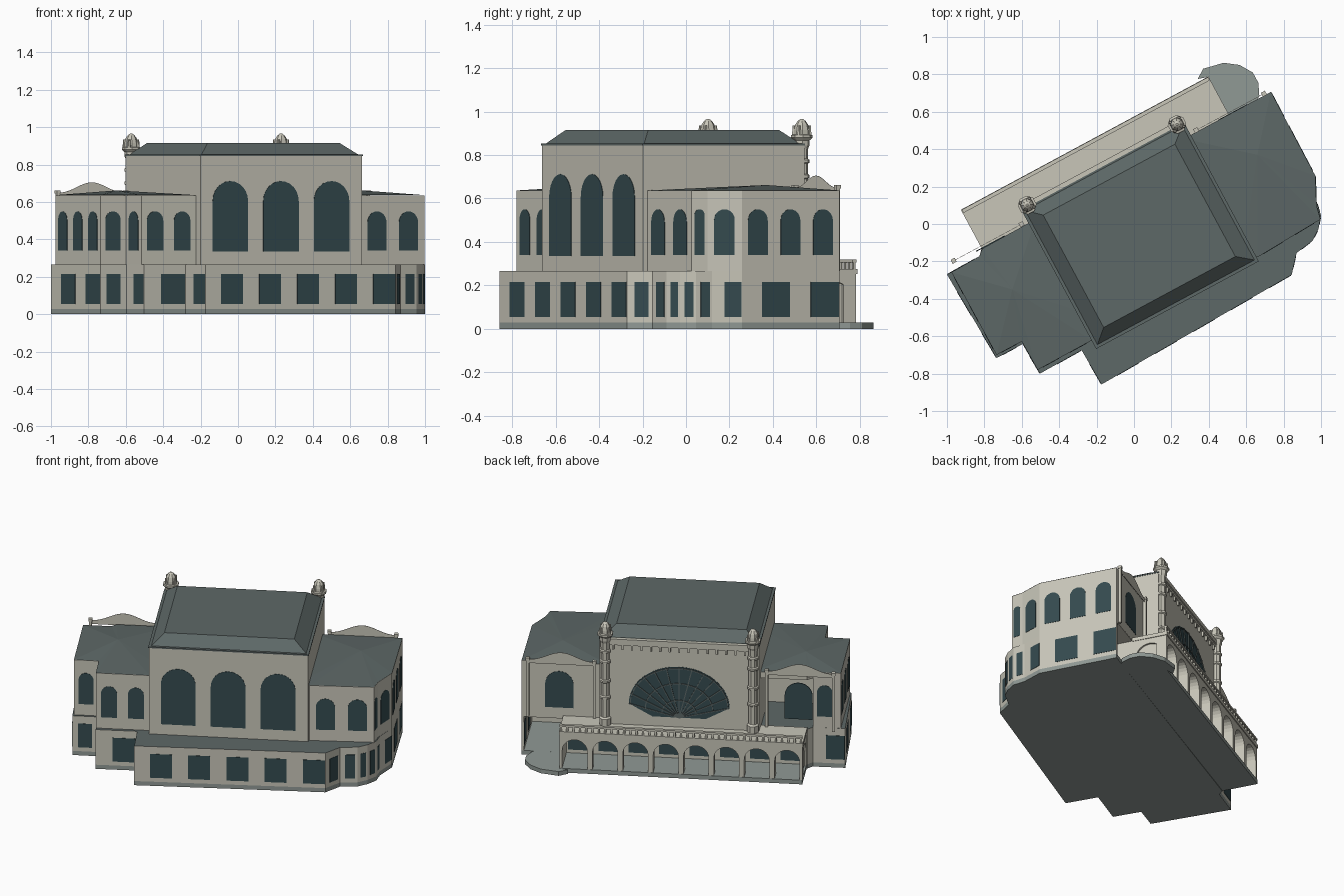
import bpy, bmesh, math
from mathutils import Vector

if "Cube" in bpy.data.objects:
    bpy.data.objects.remove(bpy.data.objects["Cube"])

def material(name, rgb):
    m = bpy.data.materials.new(name)
    m.use_nodes = True
    m.diffuse_color = (*rgb, 1)
    m.node_tree.nodes["Principled BSDF"].inputs["Base Color"].default_value = (*rgb, 1)
    return m

WALL = material("limestone", (.58, .565, .485))
ROOF = material("slate_roof", (.11, .138, .135))
GLASS = material("dark_glass", (.035, .07, .079))
STONE = material("grey_stone", (.28, .32, .3))

ANGLE = math.radians(28.3)
C, S = math.cos(ANGLE), math.sin(ANGLE)

def loc(u, v):
    """Building axes (u along the hall, v towards the arcade) to world."""
    return (C * u - S * v, S * u + C * v)

def make(name, solids, mat, top=None):
    """Join solids, each a pair of matching rings, into one object."""
    bm = bmesh.new()
    for low, high in solids:
        a = [bm.verts.new(p) for p in low]
        b = [bm.verts.new(p) for p in high]
        bm.faces.new(a)
        bm.faces.new(b)
        for i in range(len(a)):
            j = (i + 1) % len(a)
            bm.faces.new((a[i], a[j], b[j], b[i]))
    bmesh.ops.recalc_face_normals(bm, faces=bm.faces[:])
    for f in bm.faces:
        f.material_index = 1 if top and f.normal.z > .2 else 0
    me = bpy.data.meshes.new(name)
    bm.to_mesh(me)
    bm.free()
    me.materials.append(mat)
    if top:
        me.materials.append(top)
    bpy.context.collection.objects.link(bpy.data.objects.new(name, me))

def prism(pts, z0, z1):
    return [(x, y, z0) for x, y in pts], [(x, y, z1) for x, y in pts]

def rect(u0, u1, v0, v1):
    return [loc(u0, v0), loc(u1, v0), loc(u1, v1), loc(u0, v1)]

def block(u0, u1, v0, v1, z0, z1):
    return prism(rect(u0, u1, v0, v1), z0, z1)

def panel(p, q, profile, near=-.003, far=.002):
    """Upright plate on wall p-q from an (along, height) profile."""
    p, d = Vector(p), (Vector(q) - Vector(p)).normalized()
    n = Vector((d.y, -d.x))
    ring = lambda o: [(*(p + d * s + n * o), z) for s, z in profile]
    return ring(near), ring(far)

def arch(s0, s1, z0, z1, steps=12):
    r, c = (s1 - s0) / 2, (s0 + s1) / 2
    curve = [(c + r * math.cos(math.pi * i / steps), z1 - r + r * math.sin(math.pi * i / steps))
             for i in range(steps + 1)]
    return [(s0, z0), (s1, z0)] + curve

def windows(p, q, n, a, b, z0, z1, arched=True):
    """n evenly spaced windows, each filling part a-b of its bay."""
    w = (Vector(q) - Vector(p)).length / n
    out = []
    for i in range(n):
        s0, s1 = (i + a) * w, (i + b) * w
        shape = arch(s0, s1, z0, z1) if arched else [(s0, z0), (s1, z0), (s1, z1), (s0, z1)]
        out.append(panel(p, q, shape))
    return out

def hip(name, pts, z, apex):
    bm = bmesh.new()
    ring = [bm.verts.new((x, y, z)) for x, y in pts]
    tip = bm.verts.new(apex)
    bm.faces.new(ring[::-1])
    for i, v in enumerate(ring):
        bm.faces.new((v, ring[(i + 1) % len(ring)], tip))
    me = bpy.data.meshes.new(name)
    bm.to_mesh(me)
    bm.free()
    me.materials.append(ROOF)
    bpy.context.collection.objects.link(bpy.data.objects.new(name, me))

# Ground storey with the faceted corner bay and an open porch under the wing
front = [(-.174, -.858), (.843, -.272), (.869, -.155), (.955, -.09), (.986, -.027),
         (1, .045), (.976, .12), (.97, .257), loc(.98, .275)]
porch = [loc(.966, .275), loc(.966, -.15), loc(.72, -.15), loc(.72, .275)]
rear = [(-.815, -.13), (-.826, -.172), (-1, -.27), (-.735, -.717),
        (-.596, -.642), (-.503, -.8), (-.28, -.675)]
ground = front + rear
make("ground_storey", [prism(front + porch + rear, .028, .256)], WALL)
make("ground_roof", [prism(ground, .256, .265)], WALL, ROOF)
make("base_slab", [prism(ground, 0, .028), block(-.775, .72, .275, .505, 0, .028)], STONE)
terrace = [loc(.72, .275), loc(.9, .275), (.67, .685), (.665, .755), (.635, .81), (.565, .85),
           (.48, .862), (.37, .83), (.34, .775), loc(.72, .505)]
make("round_terrace", [prism(terrace, 0, .028)], STONE)

glass = windows(porch[0], porch[1], 2, .03, .58, .055, .215, False)
for i, n in enumerate([5, 1, 1, 1, 1, 1, 1, 2, 0, 0, 1, 2, 1, 1, 1, 1]):
    if n:
        a, b = (.23, .77) if i == 12 else (.3, .85) if 1 <= i <= 5 else (.41, .985)
        glass += windows(ground[i], ground[(i + 1) % len(ground)], n, a, b, .055, .215, False)
make("ground_windows", glass, GLASS)

# Upper storeys of the two wings, the left one with an open loggia at the rear
right = [(.66, -.178), (.997, .025), (.976, .1), (.97, .257), loc(.98, .275),
         loc(.45, .275), loc(.45, -.4)]
left = [(-.976, -.258), (-.735, -.7), (-.6, -.628), (-.515, -.78), (-.225, -.622),
        loc(-.45, -.3), loc(-.45, .272), (-.812, -.132), (-.826, -.172)]
recessed = left[:6] + [loc(-.45, -.1), loc(-.8, -.1)] + left[8:]
make("right_wing", [prism(right, .26, .636)], WALL)
make("left_wing", [prism(recessed, .26, .595), prism(left, .595, .636)], WALL)
for side, sign, pts, apex, bays in (("right", 1, right, (.66, .37, .662), [2, 1, 1, 3]),
                                    ("left", -1, left, (-.65, -.35, .662), [3, 1, 1, 2])):
    hip(side + "_wing_roof", pts, .637, apex)
    glass = []
    for i, n in enumerate(bays):
        glass += windows(pts[i], pts[i + 1], n, .19, .79, .34, .55)
    if sign > 0:
        glass += windows(loc(.835, .275), loc(.66, .275), 1, 0, 1, .33, .575)
    else:
        glass += windows(loc(-.64, .272), loc(-.812, .272), 1, 0, 1, .33, .575)
        glass += windows(left[8], left[0], 1, .15, .7, .34, .55)
    make(side + "_wing_windows", glass, GLASS)
    # Thin curved pediment carried by two slim pilasters
    p, q = loc(sign * .735 + .215, .284), loc(sign * .735 - .215, .284)
    curve = [(.43 * i / 24, .65 + .055 * (.5 - .5 * math.cos(2 * math.pi * i / 24)) ** 1.3)
             for i in range(25)]
    make(side + "_pediment", [panel(p, q, [(0, .625)] + curve + [(.43, .625)], -.001, .001)], WALL)
    posts = []
    for u in (sign * .53, sign * .942):
        posts.append(block(u - .009, u + .009, .275, .293, .265, .65))
        posts.append(block(u - .012, u + .012, .272, .296, .645, .662))
    make(side + "_pilasters", posts, WALL)

# Tall central hall, eave curb and hipped roof
make("hall", [block(-.492, .49, -.489, .356, .26, .845)], WALL)
low, high = rect(-.478, .476, -.475, .34), rect(-.405, .395, -.41, .272)
make("hall_roof", [block(-.495, .493, -.492, .358, .845, .853),
                   ([(x, y, .853) for x, y in low], [(x, y, .916) for x, y in high])], ROOF)
make("hall_windows", windows(loc(-.464, -.489), loc(.458, -.489), 3, .15, .85, .335, .712), GLASS)

# Cornice and dentils above the great window
cornice = [block(-.45, .45, .35, .374, .828, .856), block(-.45, .45, .35, .366, .812, .828)]
for i in range(15):
    u = -.406 + .058 * i
    cornice.append(block(u - .006, u + .006, .35, .366, .782, .812))
make("hall_cornice", cornice, WALL)

# Great fan window with radial and curved bars
wall_a, wall_b = loc(.49, .356), loc(-.49, .356)
mid, base = .49, .34
def fan(t, k=1):
    x, z = .31 * math.cos(t), .42 + .262 * math.sin(t)
    return mid + k * x, base + k * (z - base)
outline = [fan(math.pi * i / 32) for i in range(33)]
shape = [(mid - .165, base), (mid + .165, base)] + outline
make("fan_window", [panel(wall_a, wall_b, shape)], GLASS)
bars = []
for i in range(13):
    s, z = fan(math.pi * i / 12)
    d = Vector((s - mid, z - base)).normalized() * .003
    bars.append(panel(wall_a, wall_b, [(mid + d.y, base - d.x), (s + d.y, z - d.x),
                                       (s - d.y, z + d.x), (mid - d.y, base + d.x)], .001, .007))
for k in (.35, .68, .98):
    for i in range(24):
        t0, t1 = math.pi * i / 24, math.pi * (i + 1) / 24
        bars.append(panel(wall_a, wall_b, [fan(t0, k), fan(t1, k), fan(t1, k - .018),
                                           fan(t0, k - .018)], .001, .007))
make("fan_window_bars", bars, ROOF)

# Octagonal corner turrets with ringed shafts and domed caps
shaft = [(.038, .265), (.038, .32), (.028, .33)]
for z in (.45, .56, .69, .76):
    shaft += [(.028, z), (.036, z + .005), (.036, z + .018), (.028, z + .023)]
shaft += [(.03, .83), (.036, .845), (.037, .868), (.05, .88), (.05, .892), (.037, .895),
          (.036, .915), (.03, .94), (.018, .957), (.006, .966)]
for side, u in (("left", -.455), ("right", .455)):
    x, y = loc(u, .36)
    def ring(r, z, n=8):
        return [(x + r * math.cos(ANGLE + math.tau * (i + .5) / n),
                 y + r * math.sin(ANGLE + math.tau * (i + .5) / n), z) for i in range(n)]
    make(side + "_turret", [(ring(*a), ring(*b)) for a, b in zip(shaft, shaft[1:])], WALL)
    knobs = []
    for i in range(4):
        a = ANGLE + math.tau * (i + .5) / 4
        kx, ky = x + .038 * math.cos(a), y + .038 * math.sin(a)
        disc = lambda r: [(kx + r * math.cos(math.tau * j / 6), ky + r * math.sin(math.tau * j / 6))
                          for j in range(6)]
        knobs.append(([(*p, .89) for p in disc(.01)], [(*p, .935) for p in disc(.006)]))
    make(side + "_turret_knobs", knobs, WALL)

# Arcade: deep arched walls, blind ends, flat roof and balustrade
def arched_wall(p, q, n, g, spring, depth):
    length = (Vector(q) - Vector(p)).length
    w = length / n
    r = w / 2 - g
    pts = [(0, .026)]
    for i in range(n):
        c = (i + .5) * w
        pts.append((c - r, .026))
        pts += [(c - r * math.cos(math.pi * k / 12), spring + r * math.sin(math.pi * k / 12))
                for k in range(13)]
        pts.append((c + r, .026))
    return panel(p, q, pts + [(length, .026), (length, .255), (0, .255)], -depth, 0)

U0, U1, V0, V1 = -.775, .72, .275, .5
make("arcade_arches", [arched_wall(loc(U1, V1), loc(U0, V1), 8, .016, .145, .065),
                       arched_wall(loc(U1, V0), loc(U1, V1), 1, .02, .125, .012),
                       arched_wall(loc(U0, V1), loc(U0, V0), 1, .02, .125, .012),
                       block(U0 + .012, U0 + .016, V0, V1 - .01, .026, .255),
                       block(U1 - .016, U1 - .012, V0, V1 - .01, .026, .255)], WALL)
make("arcade_roof", [block(U0 - .004, U1 + .004, .27, V1 + .006, .252, .276)], WALL)
make("arcade_windows", windows(loc(U1, V0), loc(U0, V0), 8, .14, .86, .05, .222), GLASS)
rails = [block(U0, U1, V1 - .016, V1 + .004, .306, .319)]
for i in range(39):
    u = U0 + .008 + (U1 - U0 - .016) * i / 38
    rails.append(block(u - .006, u + .006, V1 - .012, V1, .275, .307))
make("arcade_balustrade", rails, WALL)
